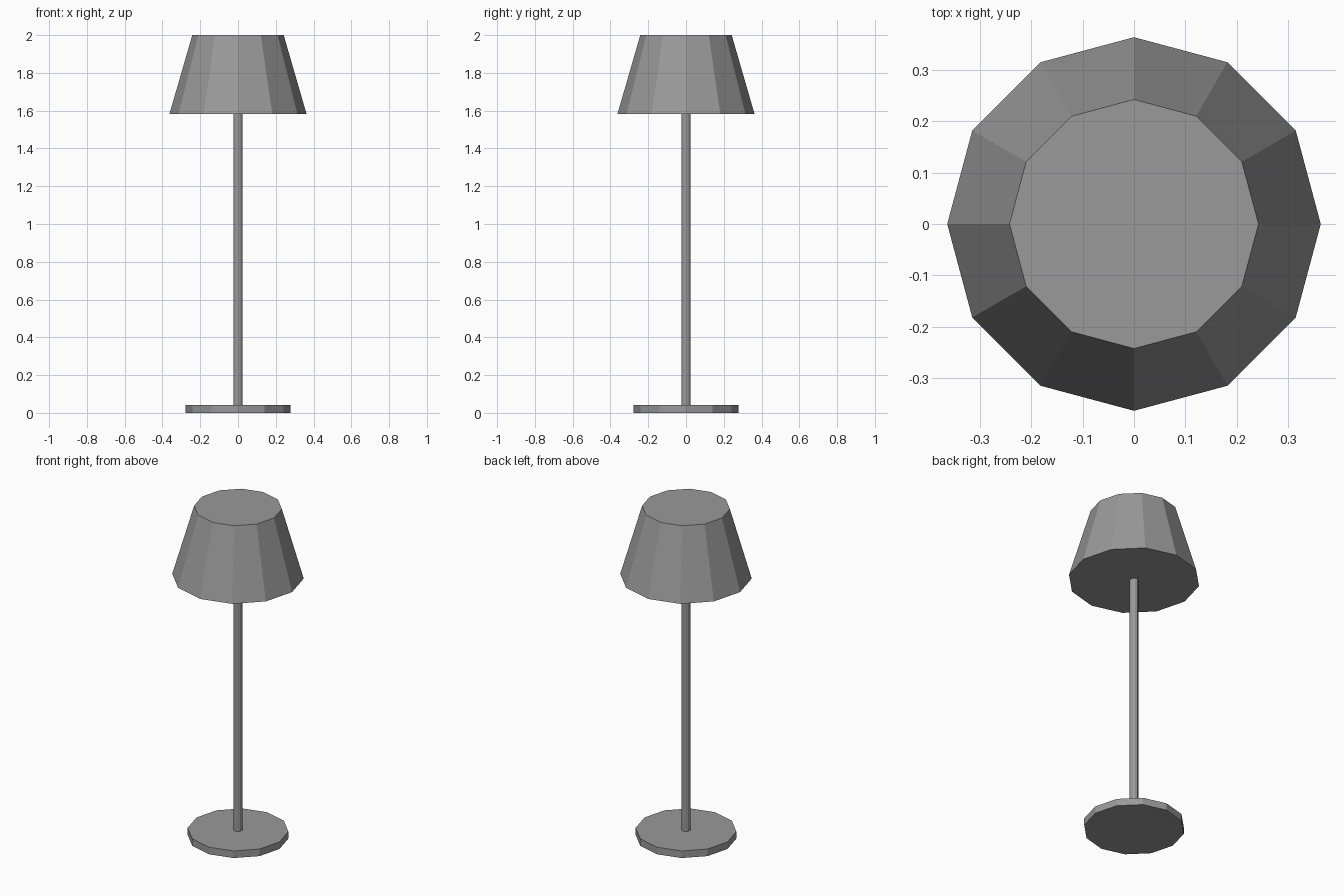
import bpy

cube = bpy.data.objects.get("Cube")
if cube:
    bpy.data.objects.remove(cube, do_unlink=True)

# One plain grey for the whole lamp
grey = bpy.data.materials.new("plain grey")
grey.use_nodes = True
colour = (0.32, 0.32, 0.32, 1)
grey.diffuse_color = colour
grey.node_tree.nodes["Principled BSDF"].inputs["Base Color"].default_value = colour

SIDES = 12


def add_part(name, bottom_radius, top_radius, z_low, z_high):
    """Flat-shaded, capped twelve-sided cone or cylinder with corners on the axes."""
    bpy.ops.mesh.primitive_cone_add(
        vertices=SIDES, radius1=bottom_radius, radius2=top_radius,
        depth=z_high - z_low, location=(0, 0, (z_low + z_high) / 2))
    part = bpy.context.object
    part.name = part.data.name = name
    part.data.materials.append(grey)
    return part


BASE_TOP, SHADE_BOTTOM, LAMP_TOP = 0.043, 1.582, 2.0

# Round foot, thin pole and tapered closed shade
add_part("base", 0.278, 0.278, 0, BASE_TOP)
add_part("pole", 0.024, 0.024, BASE_TOP, SHADE_BOTTOM)
add_part("shade", 0.363, 0.242, SHADE_BOTTOM, LAMP_TOP)
